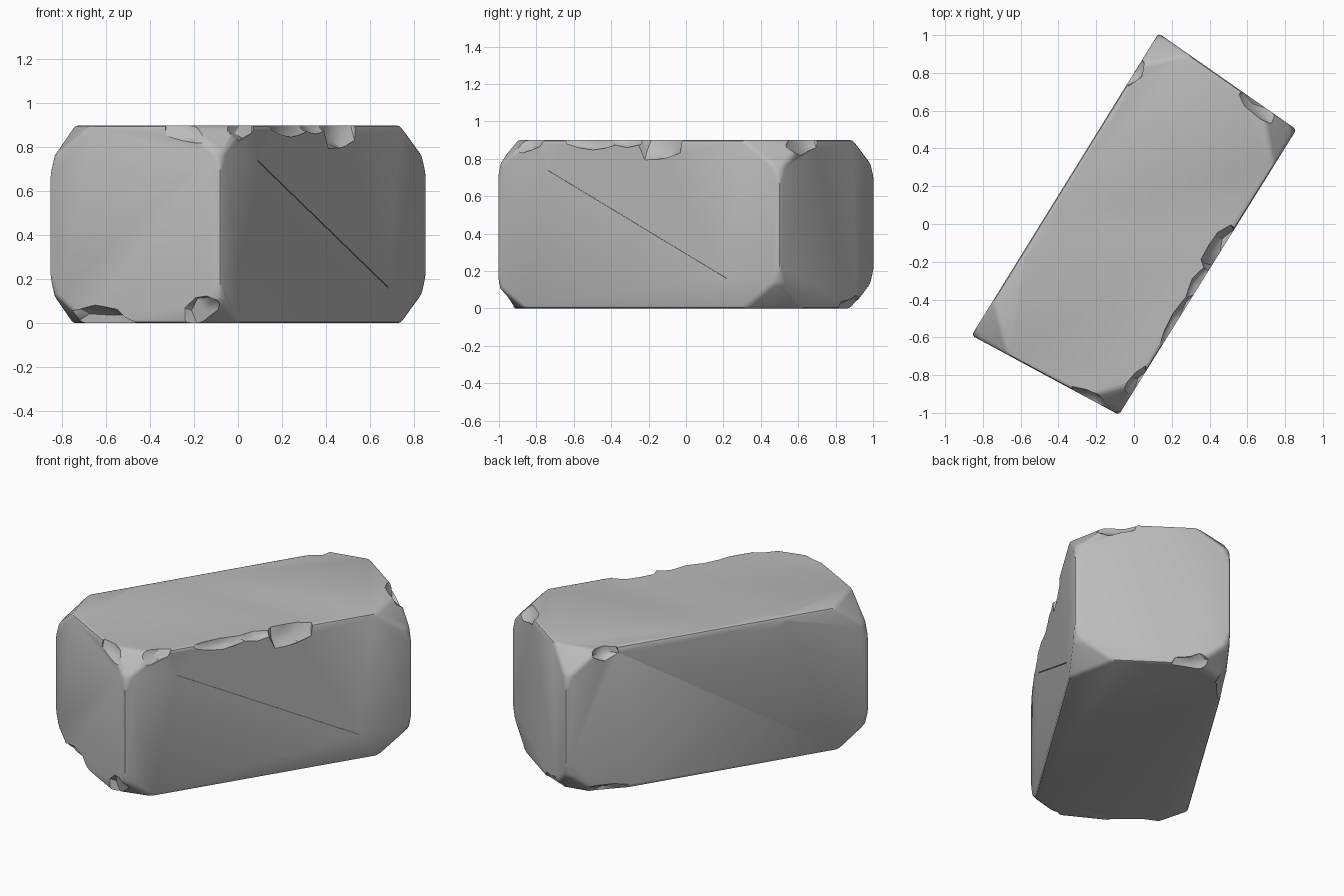
import bpy, bmesh, math, random
from mathutils import Vector, Matrix

random.seed(4)
cube = bpy.data.objects.get("Cube")
if cube:
    bpy.data.objects.remove(cube, do_unlink=True)

stone = bpy.data.materials.new("grey stone")
stone.use_nodes = True
GREY = (0.5, 0.5, 0.5, 1)
stone.diffuse_color = GREY
stone.node_tree.nodes["Principled BSDF"].inputs["Base Color"].default_value = GREY

HEIGHT = 0.9
A, B, C, D = [Vector(p) for p in ((-0.86, -0.59, 0), (-0.08, -1.01, 0),
                                  (0.86, 0.5, 0), (0.13, 1.01, 0))]
CORNERS = [A, B, C, D]


def make_object(name, bm):
    mesh = bpy.data.meshes.new(name)
    bm.to_mesh(mesh)
    bm.free()
    mesh.materials.append(stone)
    obj = bpy.data.objects.new(name, mesh)
    bpy.context.collection.objects.link(obj)
    return obj


def slice_off(bm, point, normal):
    geom = bm.verts[:] + bm.edges[:] + bm.faces[:]
    cut = bmesh.ops.bisect_plane(bm, geom=geom, plane_co=point, plane_no=normal,
                                 clear_outer=True)
    edges = [e for e in cut["geom_cut"] if isinstance(e, bmesh.types.BMEdge)]
    bmesh.ops.contextual_create(bm, geom=edges)


# Four-sided prism for the block
bm = bmesh.new()
base = bm.faces.new([bm.verts.new(p) for p in CORNERS])
top = bmesh.ops.extrude_face_region(bm, geom=[base])["geom"]
bmesh.ops.translate(bm, verts=[v for v in top if isinstance(v, bmesh.types.BMVert)],
                    vec=(0, 0, HEIGHT))
bmesh.ops.recalc_face_normals(bm, faces=bm.faces[:])

# Worn corners: a steep and a shallow slice, with (drop, inset) per corner
wear = {1: [(0.27, 0.14), (0.24, 0.11), (0.27, 0.13), (0.25, 0.12)],
        -1: [(0.24, 0.14), (0.2, 0.1), (0.26, 0.13), (0.26, 0.13)]}
for side, sizes in wear.items():
    for i, (drop, inset) in enumerate(sizes):
        corner = CORNERS[i]
        to_prev = (CORNERS[i - 1] - corner).normalized()
        to_next = (CORNERS[(i + 1) % 4] - corner).normalized()
        out = -(to_prev + to_next).normalized()
        edge_z = HEIGHT if side > 0 else 0
        up = Vector((0, 0, side))
        point = corner + up * (edge_z * side - drop * 0.55) - out * inset * 0.22
        point.z = edge_z - side * drop * 0.5
        for weight in (0.3, 0.95):
            slice_off(bm, point, (out + up * weight).normalized())

# Softly rounded vertical and horizontal edges
bmesh.ops.remove_doubles(bm, verts=bm.verts[:], dist=0.002)
block = make_object("stone_block", bm)
soften = block.modifiers.new("worn edges", 'BEVEL')
soften.width = 0.018
soften.segments = 2
soften.limit_method = 'ANGLE'
soften.angle_limit = math.radians(25)

# Irregular chips: start, end, position along edge, height, length, inset, drop
chips = [
    (B, C, 0.57, HEIGHT, 0.14, 0.08, 0.11),
    (B, C, 0.34, HEIGHT, 0.19, 0.04, 0.05),
    (B, C, 0.46, HEIGHT, 0.12, 0.05, 0.04),
    (B, C, 0.09, HEIGHT, 0.12, 0.05, 0.06),
    (C, D, 0.22, HEIGHT, 0.15, 0.06, 0.07),
    (A, D, 0.38, HEIGHT, 0.22, 0.07, 0.07),
    (A, D, 0.77, HEIGHT, 0.12, 0.04, 0.08),
    (A, D, 0.87, HEIGHT, 0.08, 0.04, 0.07),
    (A, B, 0.85, HEIGHT, 0.14, 0.04, 0.09),
    (A, B, 0.27, 0, 0.2, 0.06, 0.07),
    (A, B, 0.92, 0, 0.12, 0.05, 0.12),
    (D, A, 0.1, 0, 0.2, 0.05, 0.05),
    (C, D, 0.8, 0, 0.14, 0.05, 0.06),
]
chip_bm = bmesh.new()
cutters = []


def add_cutter(name, bm):
    cutter = make_object(name, bm)
    cutter.hide_render = True
    cut = block.modifiers.new(name, 'BOOLEAN')
    cut.operation = 'DIFFERENCE'
    cut.solver = 'EXACT'
    cut.object = cutter
    cutters.append(cutter)


chip_bm.free()
for start, end, t, z, length, inset, drop in chips:
    along = (end - start).normalized()
    bm = bmesh.new()
    bmesh.ops.create_icosphere(bm, subdivisions=2, radius=1)
    for v in bm.verts:
        v.co *= random.uniform(0.85, 1.2)
    bmesh.ops.scale(bm, vec=(length, inset, drop), verts=bm.verts)
    place = Matrix.Translation(start.lerp(end, t) + Vector((0, 0, z)))
    turn = Matrix.Rotation(math.atan2(along.y, along.x), 4, 'Z')
    bmesh.ops.transform(bm, matrix=place @ turn, verts=bm.verts)
    add_cutter("edge_chip", bm)

# Fine diagonal scratch across the long face
along = (C - B).normalized()
outward = Vector((along.y, -along.x, 0))
first = B + along * 0.32 + Vector((0, 0, 0.74))
last = B + along * 1.45 + Vector((0, 0, 0.16))
line = last - first
x_axis = line.normalized()
frame = Matrix((x_axis, outward, x_axis.cross(outward))).transposed().to_4x4()
frame.translation = (first + last) / 2
bm = bmesh.new()
bmesh.ops.create_cube(bm, size=1)
bmesh.ops.scale(bm, vec=(line.length, 0.008, 0.004), verts=bm.verts)
bmesh.ops.transform(bm, matrix=frame, verts=bm.verts)
add_cutter("scratch", bm)

# Apply the carving and shade smoothly between the sharp breaks
bpy.ops.object.select_all(action='DESELECT')
bpy.context.view_layer.objects.active = block
block.select_set(True)
for name in [m.name for m in block.modifiers]:
    bpy.ops.object.modifier_apply(modifier=name)
for cutter in cutters:
    bpy.data.objects.remove(cutter, do_unlink=True)
bpy.ops.object.shade_smooth_by_angle(angle=math.radians(35))
